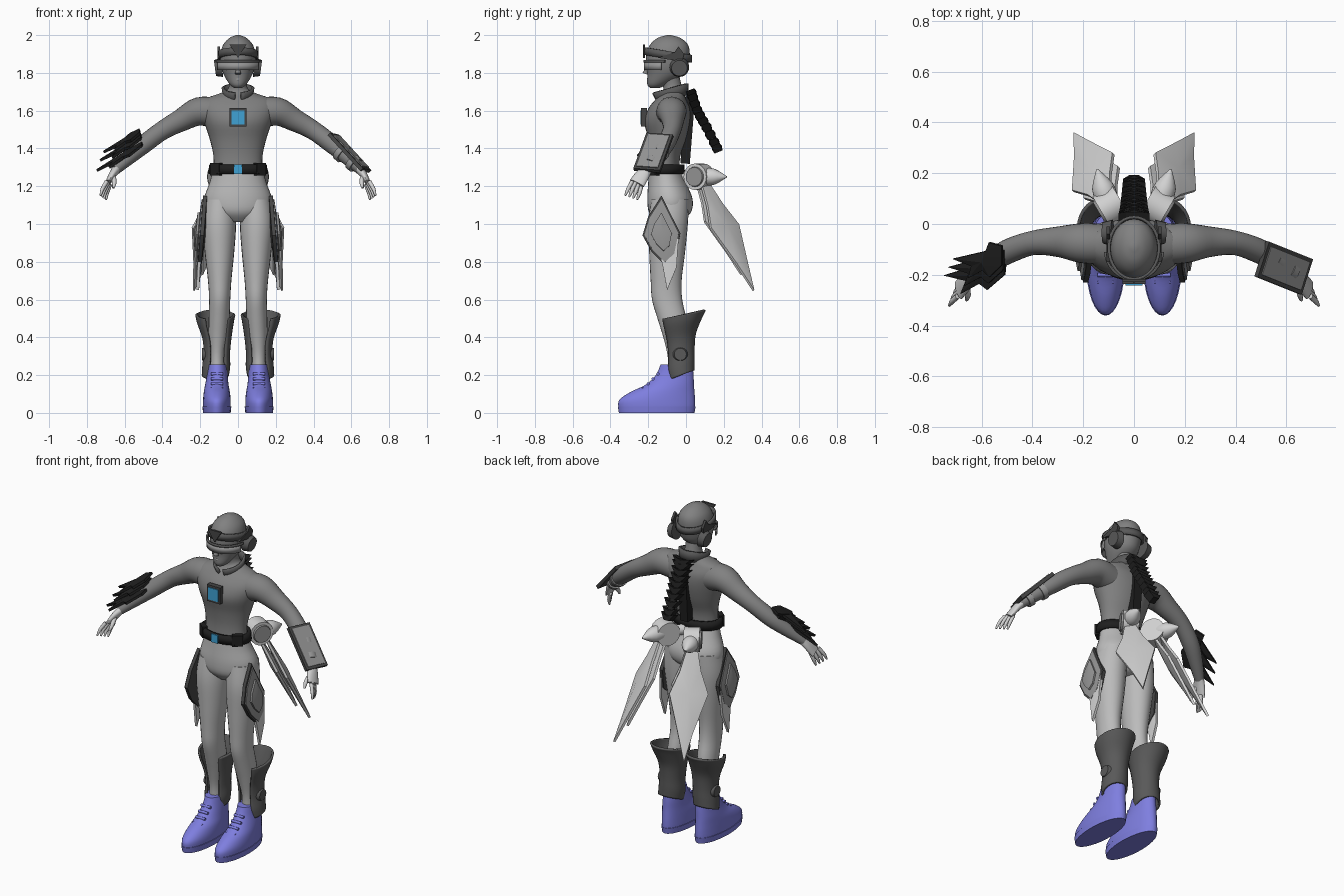
import bpy, bmesh, math
from mathutils import Vector

if "Cube" in bpy.data.objects:
    bpy.data.objects.remove(bpy.data.objects["Cube"])


def material(name, r, g=None, b=None):
    m = bpy.data.materials.new(name)
    col = (r, r if g is None else g, r if b is None else b, 1)
    m.use_nodes = True
    m.diffuse_color = col
    m.node_tree.nodes["Principled BSDF"].inputs["Base Color"].default_value = col
    return m


SUIT = material("suit grey", .22)
LEGS = material("legging light grey", .5)
PALE = material("pale grey", .64)
PLATE = material("plate mid grey", .3)
BOOT = material("boot dark grey", .1)
FRAME = material("frame charcoal", .06)
BLACK = material("black", .014)
BLUE = material("screen blue", .05, .36, .66)
SHOE = material("shoe violet", .21, .21, .74)


def finish(name, bm, mat, angle=40, thick=0):
    bmesh.ops.recalc_face_normals(bm, faces=bm.faces[:])
    me = bpy.data.meshes.new(name)
    bm.to_mesh(me)
    bm.free()
    ob = bpy.data.objects.new(name, me)
    bpy.context.collection.objects.link(ob)
    me.materials.append(mat)
    if thick:
        mod = ob.modifiers.new("thickness", "SOLIDIFY")
        mod.thickness, mod.offset = thick, 0
    bpy.ops.object.select_all(action="DESELECT")
    ob.select_set(True)
    bpy.context.view_layer.objects.active = ob
    bpy.ops.object.shade_smooth_by_angle(angle=math.radians(angle))
    return ob


def spline(rows, steps):
    """Catmull-Rom rows of any width."""
    rows = [Vector(r) for r in rows]
    out = []
    for i in range(len(rows) - 1):
        a, b = rows[max(i - 1, 0)], rows[i]
        c, d = rows[i + 1], rows[min(i + 2, len(rows) - 1)]
        for k in range(steps):
            t = k / steps
            out.append(b + (c - a) * t / 2 + (a * 2 - b * 5 + c * 4 - d) * t * t / 2
                       + (b * 3 - a - c * 3 + d) * t ** 3 / 2)
    return out + [rows[-1]]


def loft(name, rows, mat, side=1, arc=(0, 360), thick=0, along=False, seg=24, steps=4, tilt=0):
    """Skin elliptical rings (x, y, z, rx, ry); angle zero is the front."""
    bm = bmesh.new()
    full = arc[1] - arc[0] == 360
    pts = spline(rows, steps)
    rings = []
    for i, p in enumerate(pts):
        c = Vector(p[:3])
        u, v = Vector((1, 0, 0)), Vector((0, -1, 0))
        if along:
            d = Vector(pts[min(i + 1, len(pts) - 1)][:3]) - Vector(pts[max(i - 1, 0)][:3])
            u = d.cross(Vector((0, 1, 0))).normalized()
            v = d.cross(u).normalized()
        ring = []
        for k in range(seg if full else seg + 1):
            a = math.radians(arc[0] + (arc[1] - arc[0]) * k / seg)
            q = c + u * p[3] * math.sin(a) + v * p[4] * math.cos(a)
            q.z -= tilt * math.cos(a)
            ring.append(bm.verts.new((q.x * side, q.y, q.z)))
        rings.append(ring)
    n = len(rings[0])
    for lo, hi in zip(rings, rings[1:]):
        for k in range(n if full else n - 1):
            j = (k + 1) % n
            bm.faces.new((lo[k], lo[j], hi[j], hi[k]))
    if full and not thick:
        bm.faces.new(rings[0])
        bm.faces.new(rings[-1])
    return finish(name, bm, mat, 50, thick)


def plate(name, outline, origin, u, v, thick, mat, side=1, ridge=0):
    """Extruded outline on the axes u, v, with an optional raised centre."""
    bm = bmesh.new()
    o, u, v = Vector(origin), Vector(u).normalized(), Vector(v).normalized()
    n = u.cross(v).normalized()
    back, front = [[o + u * a + v * b + n * h for a, b in outline] for h in (-thick / 2, thick / 2)]
    loops = [[bm.verts.new((p.x * side, p.y, p.z)) for p in row] for row in (back, front)]
    for sign, row, pos in ((-1, loops[0], back), (1, loops[1], front)):
        if ridge:
            m = sum(pos, Vector()) / len(pos) + n * ridge * sign
            c = bm.verts.new((m.x * side, m.y, m.z))
            for k in range(len(row)):
                bm.faces.new((row[k - 1], row[k], c))
        else:
            bm.faces.new(row)
    for k in range(len(outline)):
        bm.faces.new((loops[0][k - 1], loops[0][k], loops[1][k], loops[1][k - 1]))
    return finish(name, bm, mat, 20)


def box_outline(w, h):
    return [(-w, -h), (w, -h), (w, h), (-w, h)]


def tube(name, a, b, r0, r1, mat, side=1, seg=20):
    return loft(name, [(*a, r0, r0), (*b, r1, r1)], mat, side, along=True, seg=seg, steps=1)


X, Y, Z = (1, 0, 0), (0, 1, 0), (0, 0, 1)

# torso, neck and pelvis
loft("torso", [(0, -.115, 1.27, .13, .08), (0, -.11, 1.36, .13, .08), (0, -.1, 1.45, .15, .1),
               (0, -.1, 1.54, .18, .12), (0, -.09, 1.61, .2, .11), (0, -.08, 1.66, .18, .08),
               (0, -.07, 1.69, .1, .06), (0, -.07, 1.72, .05, .05), (0, -.09, 1.8, .05, .05)], SUIT, seg=32)
loft("pelvis", [(0, -.115, 1.3, .13, .08), (0, -.1, 1.22, .15, .1), (0, -.085, 1.13, .18, .12),
                (0, -.085, 1.06, .16, .11), (0, -.09, 1.01, .06, .06)], LEGS, seg=32)

# head and face
loft("head", [(0, -.165, 1.72, .02, .025), (0, -.15, 1.74, .045, .055), (0, -.11, 1.79, .075, .095),
              (0, -.1, 1.84, .09, .11), (0, -.095, 1.9, .092, .115), (0, -.09, 1.95, .078, .1),
              (0, -.09, 1.985, .045, .06), (0, -.09, 2, .01, .01)], SUIT, seg=32)
tube("nose", (0, -.2, 1.84), (0, -.215, 1.795), .006, .016, SUIT)
loft("lips", [(-.025, -.188, 1.765, .003, .003), (0, -.2, 1.765, .008, .008),
              (.025, -.188, 1.765, .003, .003)], PLATE, along=True, seg=10)

# head gear
loft("headband", [(0, -.095, 1.875, .098, .122), (0, -.095, 1.915, .099, .122)], BOOT,
     thick=.012, steps=1, seg=32, tilt=-.02)
plate("brow_badge", [(0, -.04), (.045, .03), (-.045, .03)], (0, -.222, 1.92), X, Z, .012, FRAME)
loft("visor", [(0, -.1, 1.815, .112, .118), (0, -.1, 1.855, .112, .118)], PLATE,
     arc=(-75, 75), thick=.008, steps=1)
loft("visor_rim", [(0, -.1, 1.855, .114, .12), (0, -.1, 1.867, .114, .12)], BOOT,
     arc=(-85, 85), thick=.01, steps=1)
loft("collar", [(0, -.07, 1.66, .07, .075), (0, -.085, 1.72, .08, .09)], BOOT,
     arc=(12, 348), thick=.014, steps=2, tilt=.025)

# chest screen and belt
plate("chest_frame", box_outline(.045, .05), (0, -.222, 1.565), X, Z, .03, FRAME)
plate("chest_screen", box_outline(.034, .037), (0, -.238, 1.565), X, Z, .008, BLUE)
loft("belt", [(0, -.115, 1.265, .147, .1), (0, -.115, 1.315, .142, .096)], BLACK, thick=.02, steps=1)
plate("belt_buckle", box_outline(.022, .025), (0, -.222, 1.29), X, Z, .012, BLUE)

# segmented spine braid
plate("spine_strip", [(-.025, 0), (.025, 0), (.03, .36), (-.03, .36)], (0, -.005, 1.32), X, (0, .08, 1), .05, BLACK)
braid = spline([(0, .03, 1.69), (0, .06, 1.6), (0, .11, 1.51), (0, .165, 1.4)], 3)
for i, p in enumerate(braid):
    w = .062 - .002 * i
    plate(f"braid_link_{i}", [(-w, .022), (-w * .4, -.02), (w * .4, -.02), (w, .022), (w * .5, .01), (-w * .5, .01)],
          p, X, (0, -.4, 1), .045, BLACK, ridge=.006)
loft("braid_core", [(*p, .022, .022) for p in braid], BLACK, steps=1, seg=8)

for s, tag in ((1, "left"), (-1, "right")):
    # ear pads, temple horns, pouches
    tube(tag + "_ear_pad", (.085, -.035, 1.83), (.122, -.035, 1.825), .052, .042, BOOT, s)
    plate(tag + "_temple_fin", [(-.08, 0), (.05, -.02), (.06, .02), (.03, .06), (.01, .03)],
          (.102, -.07, 1.88), Y, Z, .014, FRAME, s)
    plate(tag + "_belt_pouch", box_outline(.03, .033), (.115, -.17, 1.29), (1, .8, 0), Z, .03, BLACK, s)
    # arm and hand
    loft(tag + "_arm", [(.12, -.08, 1.59, .08, .08), (.21, -.075, 1.595, .075, .078), (.3, -.07, 1.55, .06, .06),
                        (.4, -.075, 1.495, .05, .048), (.5, -.11, 1.42, .048, .048),
                        (.58, -.16, 1.35, .038, .04), (.65, -.21, 1.285, .026, .028)], SUIT, s, along=True)
    loft(tag + "_palm", [(.64, -.2, 1.295, .024, .026), (.665, -.23, 1.26, .02, .038),
                         (.69, -.26, 1.215, .014, .042)], PALE, s, along=True, seg=16)
    for i in range(4):
        base = (.695 - .006 * i, -.285 + .017 * i, 1.225 - .005 * i)
        mid = (.718 - .008 * i, -.307 + .02 * i, 1.185 - .008 * i)
        tip = (.728 - .01 * i, -.322 + .021 * i, 1.15 - .007 * i)
        loft(f"{tag}_finger_{i}", [(*base, .011, .011), (*mid, .01, .01), (*tip, .005, .005)],
             PALE, s, along=True, seg=8, steps=3)
    loft(tag + "_thumb", [(.66, -.24, 1.26, .012, .012), (.655, -.28, 1.22, .012, .012),
                          (.66, -.3, 1.19, .006, .006)], PALE, s, along=True, seg=8)
    # leg
    loft(tag + "_leg", [(.095, -.085, 1.13, .08, .1), (.1, -.095, 1, .09, .105), (.098, -.1, .85, .078, .095),
                        (.097, -.105, .7, .062, .082), (.097, -.1, .6, .056, .08), (.1, -.075, .5, .055, .076),
                        (.105, -.055, .4, .05, .065), (.11, -.045, .3, .038, .052),
                        (.11, -.045, .2, .038, .05)], LEGS, s)
    # open-fronted calf guard
    loft(tag + "_calf_guard", [(.12, -.02, .52, .1, .12), (.12, -.025, .48, .092, .105), (.112, -.03, .4, .072, .078),
                               (.112, -.03, .32, .064, .07), (.115, -.03, .25, .068, .07),
                               (.12, -.025, .2, .066, .064)], BOOT, s, arc=(32, 320), thick=.012, tilt=.025)
    tube(tag + "_calf_knob", (.16, -.03, .31), (.19, -.03, .31), .045, .032, BOOT, s)
    # high-top shoe with laces
    loft(tag + "_shoe", [(.112, -.155, 0, .068, .195), (.112, -.155, .03, .073, .203), (.112, -.152, .07, .073, .2),
                         (.112, -.125, .11, .069, .17), (.112, -.085, .15, .062, .127),
                         (.11, -.06, .2, .055, .1), (.11, -.05, .255, .05, .085)], SHOE, s, seg=32)
    loft(tag + "_shoe_sole", [(.112, -.155, 0, .073, .2), (.112, -.155, .035, .077, .206)], SHOE, s, seg=32, steps=1)
    for i in range(4):
        y, z = -.235 + .026 * i, .128 + .026 * i
        tube(f"{tag}_lace_{i}", (.08, y + .008, z), (.144, y + .008, z), .008, .008, SHOE, s, 8)
    # layered thigh armour
    petal = [(0, .2), (.06, .08), (.1, .0), (.075, -.12), (.02, -.17), (-.05, -.1), (-.1, -.01), (-.07, .09)]
    tail = [(-.05, 0), (.06, 0), (.05, -.15), (0, -.27)]
    for part, scale, x, mat in (("frame", 1, .19, FRAME), ("panel", .9, .197, PLATE), ("inset", .55, .212, PLATE)):
        plate(f"{tag}_thigh_{part}", [(a * scale, b * scale) for a, b in petal],
              (x, -.13, .95), Y, (-.08, 0, 1), .02, mat, s, .012)
    plate(tag + "_thigh_tail", tail, (.2, -.1, .92), Y, (-.05, 0, 1), .015, PALE, s, .005)
    # hip thruster and tail blade
    hub, axis = Vector((.09, .07, 1.25)), Vector((.85, -.5, 0))
    tube(tag + "_thruster_hub", hub - axis * .045, hub + axis * .045, .07, .07, PALE, s)
    tube(tag + "_thruster_cap", hub + axis * .04, hub + axis * .055, .055, .05, PLATE, s)
    tube(tag + "_thruster_mount", (.02, -.02, 1.25), hub, .03, .03, PALE, s)
    loft(tag + "_thruster_cone", [(.105, .095, 1.25, .045, .045), (.125, .15, 1.25, .042, .042),
                                  (.145, .215, 1.25, .004, .004)], PALE, s, along=True, steps=3)
    blade = [(-.03, 0), (-.06, -.12), (-.11, -.24), (-.05, -.45), (0, -.63), (.04, -.47), (.11, -.26), (.06, -.13), (.03, 0)]
    down = (-.12, -.25, .55)
    for part, scale, shift, mat in (("outer", 1, .012, PALE), ("inner", .85, -.014, PALE)):
        plate(f"{tag}_blade_{part}", [(a * scale, b * scale) for a, b in blade],
              (.1 + shift, .09 + shift, 1.21), (.707, -.707, 0), down, .014, mat, s, .016)

# left forearm shield with straps
corner, far, low = Vector((.535, -.04, 1.465)), Vector((.49, -.18, 1.475)), Vector((.69, -.165, 1.28))
mid, u = (far + low) / 2, far - corner
v = (low - corner) - u * ((low - corner).dot(u) / u.dot(u))
normal = v.cross(u).normalized()
normal *= 1 if normal.z > 0 else -1
plate("shield_frame", box_outline(u.length / 2, v.length / 2), mid, u, v, .02, FRAME)
plate("shield_panel", box_outline(u.length / 2 - .015, v.length / 2 - .015), mid + normal * .011, u, v, .008, PLATE)
for i, t in enumerate((.2, .75)):
    a = Vector((.52, -.12, 1.405)).lerp(Vector((.63, -.195, 1.305)), t)
    tube(f"shield_strap_{i}", a, a + Vector((.02, -.014, -.02)), .054 - .012 * t, .052 - .012 * t, PLATE)

# right forearm bladed guard
spikes = [(0, .02), (.06, .05), (.1, .03), (.3, .06), (.22, .01), (.27, -.02), (.17, -.02), (.15, -.05), (.05, -.035)]
for i, lift in enumerate((-.015, .02, .045)):
    plate(f"forearm_guard_{i}", [(a * (1 - .12 * i), b * 1.2 + .02 * (i - 1)) for a, b in spikes],
          (-.5, -.125, 1.455 + lift), (-.2, -.11, -.14), (-.45, .9, 0), .014, BLACK, ridge=.01)
